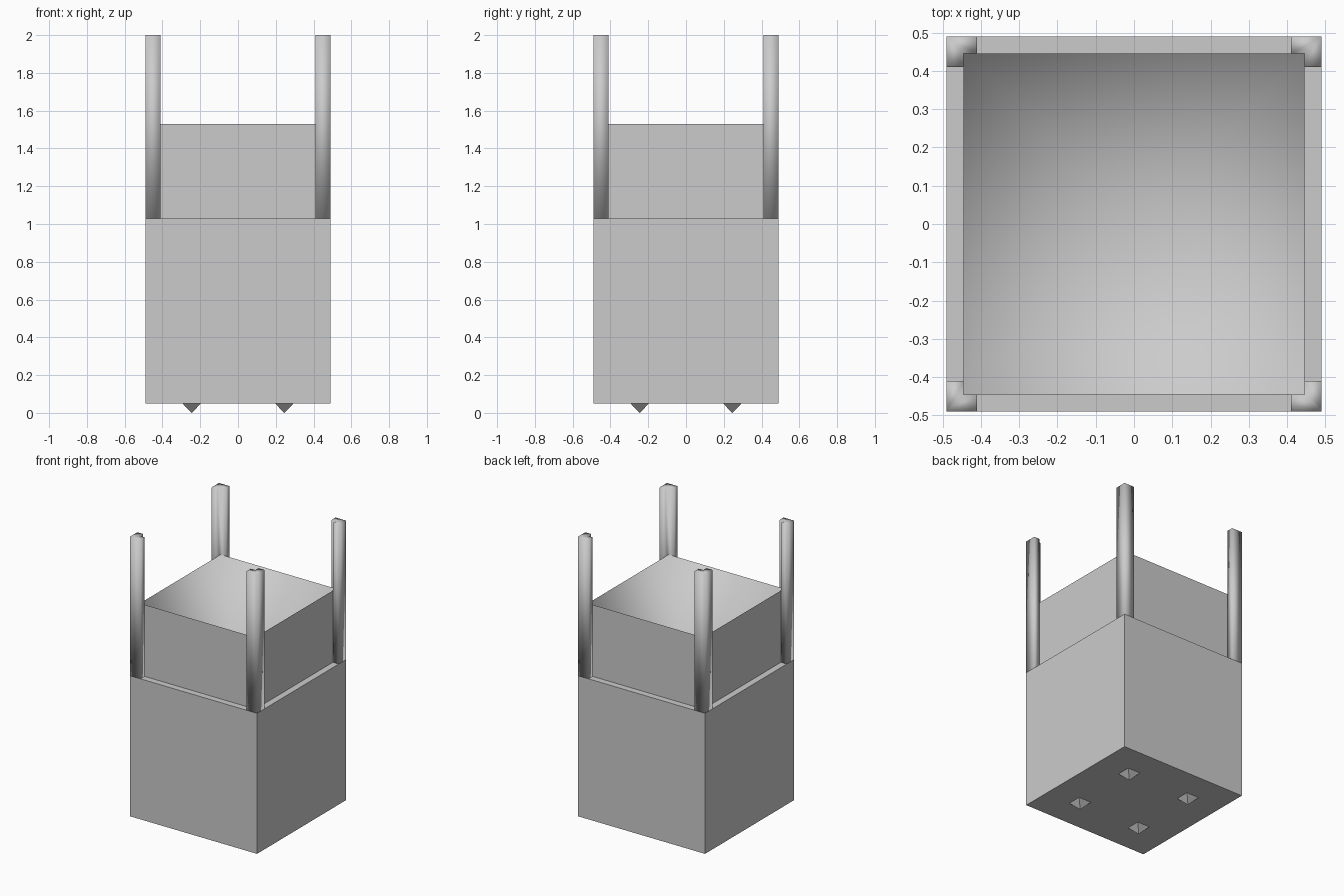
import bpy, bmesh

if "Cube" in bpy.data.objects:
    bpy.data.objects.remove(bpy.data.objects["Cube"])

R, RI = 0.49, 0.445          # body and collar half widths
Z0, Z1, Z2 = 0.05, 1.03, 1.53  # body bottom, ledge, collar rim
PIT = 0.86                   # lowest point of the funnel


def finish(name, bm):
    bmesh.ops.recalc_face_normals(bm, faces=bm.faces)
    mesh = bpy.data.meshes.new(name)
    bm.to_mesh(mesh)
    bm.free()
    obj = bpy.data.objects.new(name, mesh)
    bpy.context.collection.objects.link(obj)
    return obj


def ring(bm, r, z, cx=0, cy=0):
    return [bm.verts.new((cx + x * r, cy + y * r, z))
            for x, y in ((-1, -1), (1, -1), (1, 1), (-1, 1))]


# Body: lower block, ledge, upper collar and funnel-shaped pit
bm = bmesh.new()
rings = [ring(bm, r, z) for r, z in ((R, Z0), (R, Z1), (RI, Z1), (RI, Z2))]
bm.faces.new(rings[0])
for a, b in zip(rings, rings[1:]):
    for i in range(4):
        j = (i + 1) % 4
        bm.faces.new((a[i], a[j], b[j], b[i]))
tip = bm.verts.new((0, 0, PIT))
for i in range(4):
    f = bm.faces.new((rings[-1][i], rings[-1][(i + 1) % 4], tip))
    f.smooth = True
finish("body", bm)

# Corner posts: L-shaped section wrapped around the collar corners
A = 0.41
section = [(R, R), (A, R), (A, RI), (RI, RI), (RI, A), (R, A)]
for sx, side in ((-1, "left"), (1, "right")):
    for sy, end in ((-1, "front"), (1, "back")):
        bm = bmesh.new()
        lo = [bm.verts.new((sx * x, sy * y, Z1)) for x, y in section]
        hi = [bm.verts.new((sx * x, sy * y, 2.0)) for x, y in section]
        for i in range(6):
            j = (i + 1) % 6
            bm.faces.new((lo[i], lo[j], hi[j], hi[i]))
        # each cap is two quads meeting at the mitre line
        for v in (lo, hi):
            bm.faces.new((v[0], v[1], v[2], v[3]))
            bm.faces.new((v[0], v[3], v[4], v[5]))
        for f in bm.faces:
            f.smooth = True
        finish(f"{end}_{side}_post", bm)

        # Foot: small upside-down pyramid
        bm = bmesh.new()
        base = ring(bm, 0.049, Z0, sx * 0.245, sy * 0.245)
        point = bm.verts.new((sx * 0.245, sy * 0.245, 0))
        bm.faces.new(base)
        for i in range(4):
            bm.faces.new((base[i], base[(i + 1) % 4], point))
        finish(f"{end}_{side}_foot", bm)
